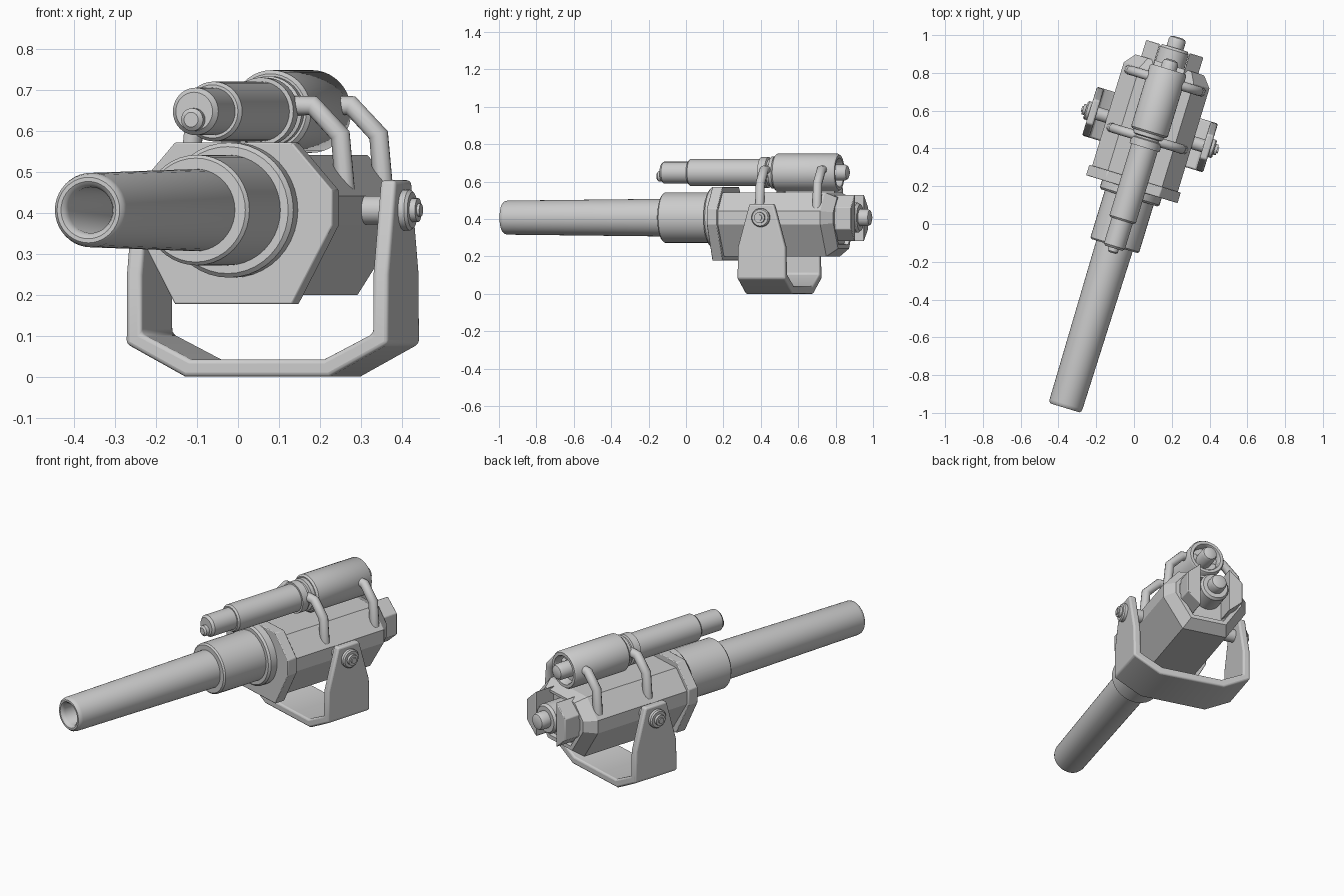
import bpy, bmesh, math
from mathutils import Matrix, Vector

if "Cube" in bpy.data.objects:
    bpy.data.objects.remove(bpy.data.objects["Cube"])

# Local frame: x = sideways, y = along the barrel, pivot at the trunnions
M = Matrix.Translation((0.085, 0.5, 0)) @ Matrix.Rotation(math.radians(-17), 4, 'Z')
AXIS, SCOPE = 0.407, 0.648


def finish(name, bm, bevel=0, angle=35, segments=2):
    bmesh.ops.recalc_face_normals(bm, faces=bm.faces)
    me = bpy.data.meshes.new(name)
    bm.to_mesh(me)
    bm.free()
    ob = bpy.data.objects.new(name, me)
    bpy.context.collection.objects.link(ob)
    ob.matrix_world = M
    if bevel:
        m = ob.modifiers.new("bevel", 'BEVEL')
        m.width, m.segments, m.limit_method = bevel, segments, 'ANGLE'
        m.angle_limit = math.radians(30)
    bpy.ops.object.select_all(action='DESELECT')
    ob.select_set(True)
    bpy.context.view_layer.objects.active = ob
    bpy.ops.object.shade_smooth_by_angle(angle=math.radians(angle))
    return ob


def skin(bm, rings, closed=True):
    """Bridge equal-length rings of points, capping both ends."""
    vs = [[bm.verts.new(p) for p in r] for r in rings]
    n = len(vs[0])
    for a, b in zip(vs, vs[1:]):
        for i in range(n):
            j = (i + 1) % n
            bm.faces.new((a[i], a[j], b[j], b[i]))
    if closed:
        bm.faces.new(vs[0])
        bm.faces.new(vs[-1])


def lathe(name, profile, z, side=False, n=40):
    """Revolve (radius, distance) points along the barrel, or sideways."""
    bm = bmesh.new()
    rings = []
    for r, d in profile:
        ring = []
        for i in range(n):
            t = math.tau * i / n
            c, s = r * math.cos(t), z + r * math.sin(t)
            ring.append((d, c, s) if side else (c, d, s))
        rings.append(ring)
    skin(bm, rings)
    return finish(name, bm)


def octagon(top, side, bottom, ztop, zhi, zlo, zbot):
    half = [(top, ztop), (side, zhi), (side, zlo), (bottom, zbot)]
    return half + [(-x, z) for x, z in reversed(half)]


def prism(name, poly, stations, bevel=0):
    """Loft a section along the barrel; stations are (y, scale)."""
    bm = bmesh.new()
    cz = AXIS if len(poly) == 8 else 0
    skin(bm, [[(x * s, y, cz + (z - cz) * s) for x, z in poly] for y, s in stations])
    return finish(name, bm, bevel, 20)


# Barrel with hollow bore, and the sleeve and ring at its root
lathe("barrel", [(0.056, -1.0), (0.056, -1.522), (0.062, -1.535), (0.070, -1.541), (0.080, -1.541),
                 (0.088, -1.533), (0.091, -1.52), (0.101, -0.6)], AXIS)
lathe("barrel_sleeve", [(0.09, -0.645), (0.127, -0.645), (0.135, -0.637), (0.135, -0.3)], AXIS)
lathe("collar_ring", [(0.13, -0.378), (0.155, -0.378), (0.165, -0.368), (0.165, -0.32)], AXIS)

# Octagonal receiver: front plate, body and tapered, recessed rear
prism("front_plate", octagon(0.15, 0.253, 0.15, 0.572, 0.455, 0.37, 0.177),
      [(-0.33, 1), (-0.272, 1)], 0.004)
prism("body", octagon(0.15, 0.237, 0.125, 0.542, 0.442, 0.37, 0.2),
      [(-0.3, 1), (0.3, 1), (0.358, 0.8), (0.358, 0.7), (0.335, 0.68)])

# Breech with end knob
lathe("breech", [(0.08, 0.32), (0.08, 0.438), (0.07, 0.452), (0.046, 0.452), (0.046, 0.492),
                 (0.04, 0.505), (0.025, 0.511)], AXIS)

# Breech cheeks on both sides
for s, label in ((1, "right"), (-1, "left")):
    prism("breech_cheek_" + label,
          [(s * 0.082, 0.53), (s * 0.158, 0.462), (s * 0.158, 0.345), (s * 0.082, 0.28)],
          [(0.3, 1), (0.448, 1)], 0.004)

# U-shaped yoke: (outer x, outer z, inner x, inner z, half width)
arm = [(0.335, 0.48, 0.295, 0.48, 0.068), (0.335, 0.25, 0.295, 0.25, 0.132),
       (0.335, 0.08, 0.295, 0.105, 0.135), (0.185, 0.0, 0.170, 0.042, 0.135)]
path = [(1, a) for a in arm] + [(-1, a) for a in reversed(arm)]
bm = bmesh.new()
skin(bm, [[(s * a[0], -a[4], a[1]), (s * a[0], a[4], a[1]),
           (s * a[2], a[4], a[3]), (s * a[2], -a[4], a[3])] for s, a in path])
finish("yoke", bm, 0.010, 40, 3)

# Trunnion pins with washer and bolt
for s, label in ((1, "right"), (-1, "left")):
    prof = [(0.035, 0.2), (0.035, 0.33), (0.05, 0.33), (0.05, 0.350), (0.044, 0.357),
            (0.029, 0.357), (0.029, 0.372), (0.016, 0.372), (0.016, 0.379)]
    lathe("trunnion_" + label, [(r, s * d) for r, d in prof], AXIS, side=True, n=28)

# Upper cylinder assembly
lathe("scope_front", [(0.047, -0.657), (0.058, -0.645), (0.058, -0.49)], SCOPE)
lathe("scope_front_knob", [(0.018, -0.683), (0.028, -0.675), (0.028, -0.64)], SCOPE - 0.02, n=24)
lathe("scope_tube", [(0.05, -0.504), (0.065, -0.504), (0.073, -0.495), (0.073, -0.1),
                     (0.083, -0.1), (0.083, -0.06), (0.073, -0.055), (0.073, -0.045),
                     (0.086, -0.04), (0.086, -0.01)], SCOPE)
lathe("scope_rear", [(0.08, -0.02), (0.092, -0.02), (0.101, -0.01), (0.101, 0.325), (0.094, 0.335),
                     (0.078, 0.335), (0.072, 0.325), (0.072, 0.285)], SCOPE)
lathe("scope_rear_knob", [(0.043, 0.27), (0.043, 0.365), (0.036, 0.380), (0.02, 0.387)], SCOPE, n=28)

# Bent bracket bars holding the cylinder on the body
for y, place in ((-0.05, "front"), (0.27, "rear")):
    for s, label in ((1, "right"), (-1, "left")):
        cu = bpy.data.curves.new("bracket", 'CURVE')
        cu.dimensions = '3D'
        cu.bevel_depth, cu.bevel_resolution, cu.use_fill_caps = 0.025, 4, True
        pts = [(0.203, 0.42), (0.188, 0.59), (0.118, 0.662), (0.04, 0.662)]
        sp = cu.splines.new('POLY')
        sp.points.add(len(pts) - 1)
        for p, (x, z) in zip(sp.points, pts):
            p.co = (s * x, y, z, 1)
        sp.use_smooth = True
        ob = bpy.data.objects.new(f"bracket_{place}_{label}", cu)
        bpy.context.collection.objects.link(ob)
        ob.matrix_world = M
